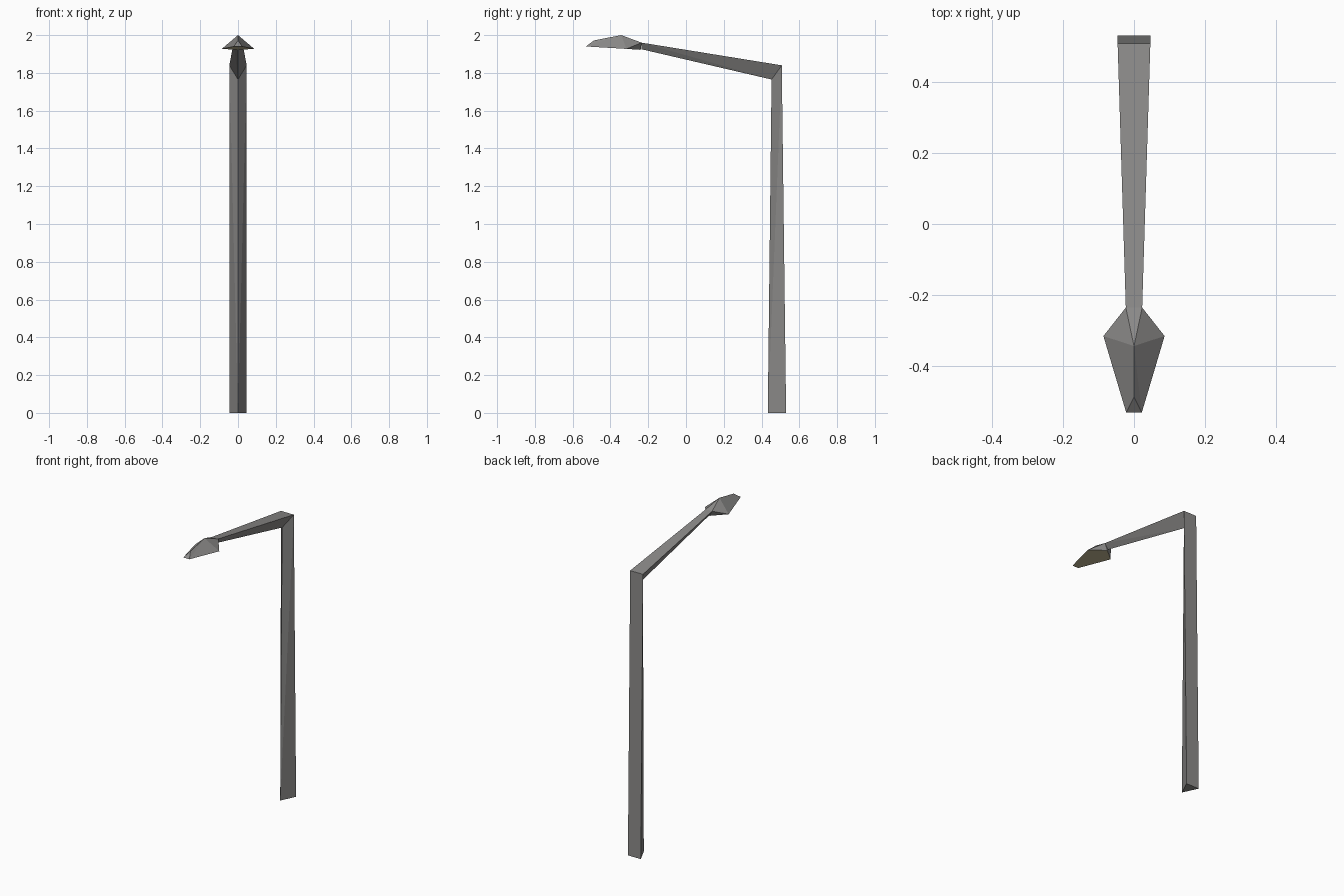
import bpy, bmesh

if "Cube" in bpy.data.objects:
    bpy.data.objects.remove(bpy.data.objects["Cube"])


def material(name, rgb):
    m = bpy.data.materials.new(name)
    m.diffuse_color = (*rgb, 1)
    m.use_nodes = True
    m.node_tree.nodes["Principled BSDF"].inputs["Base Color"].default_value = m.diffuse_color
    return m


metal = material("grey metal", (0.26, 0.255, 0.25))
glow = material("pale lamp glass", (0.56, 0.50, 0.31))


def section(half, back_y, back_z, front_y, front_z):
    """Triangle section: two rear/top corners and one front/lower corner."""
    return [(half, back_y, back_z), (-half, back_y, back_z), (0, front_y, front_z)]


def build(name, verts, faces, mats, glass_faces=()):
    bm = bmesh.new()
    vs = [bm.verts.new(v) for v in verts]
    for i, f in enumerate(faces):
        face = bm.faces.new([vs[k] for k in f])
        face.material_index = 1 if i in glass_faces else 0
    bmesh.ops.recalc_face_normals(bm, faces=bm.faces[:])
    me = bpy.data.meshes.new(name)
    bm.to_mesh(me)
    bm.free()
    for m in mats:
        me.materials.append(m)
    ob = bpy.data.objects.new(name, me)
    bpy.context.collection.objects.link(ob)
    return ob


def prism(name, a, b):
    """Tapered three-sided bar between two triangle sections."""
    faces = [(0, 1, 2), (3, 4, 5), (0, 1, 4, 3)]
    # twisted sides split from the lower front corner to the upper rear one
    for s in (0, 1):
        faces += [(2, s, s + 3), (2, s + 3, 5)]
    return build(name, a + b, faces, [metal])


base = section(0.046, 0.53, 0.0, 0.433, 0.0)
elbow = section(0.046, 0.507, 1.84, 0.453, 1.765)
tip = section(0.023, -0.235, 1.96, -0.235, 1.925)

# upright post and sloping arm share the mitred elbow section
prism("post", base, elbow)
prism("arm", elbow, tip)

# lamp head: faceted hood with a pale glass underside
half = [(0.023, -0.235, 1.96), (0.086, -0.315, 1.927), (0.022, -0.53, 1.94)]
verts = half + [(-x, y, z) for x, y, z in half]
verts += [(0, -0.343, 2.0), (0, -0.487, 1.972), (0, -0.24, 1.922)]
faces = [(8, 1, 2, 5, 4), (0, 6, 3), (2, 7, 5), (0, 3, 8)]
for s in (0, 3):
    faces += [(s, s + 1, 6), (s + 1, s + 2, 6), (s + 2, 7, 6), (s, 8, s + 1)]
build("lamp_head", verts, faces, [metal, glow], glass_faces=(0,))
